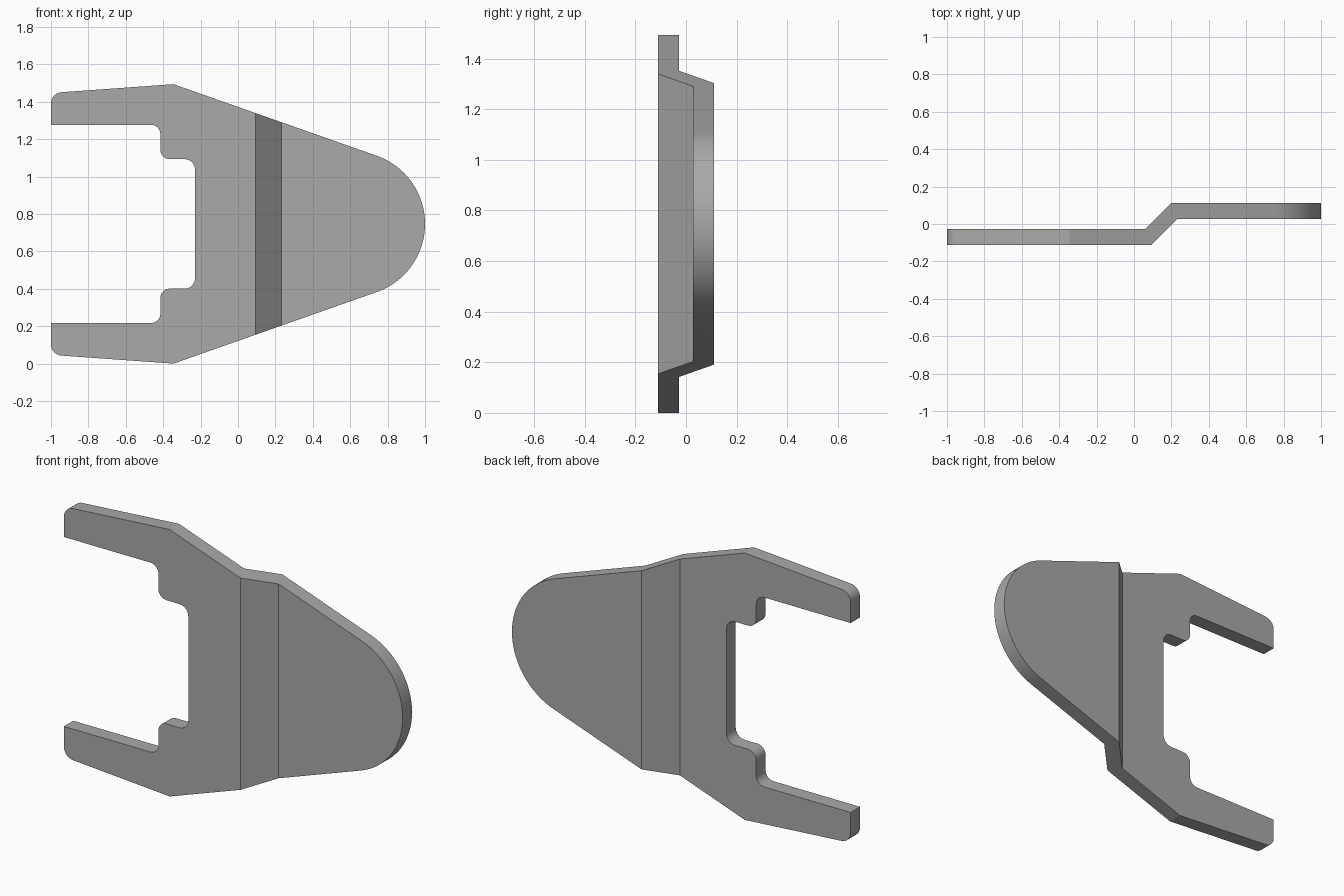
import bpy, bmesh, math
from mathutils import Vector

cube = bpy.data.objects.get("Cube")
if cube:
    bpy.data.objects.remove(cube)

MID = 0.747                          # height of the symmetry line
TIP = 0.386                          # radius of the round nose
FRONT, BACK = -0.111, -0.028         # faces of the plate before bending
STEP = 0.139                         # depth and width of the sloping step
FOLD_FRONT, FOLD_BACK = 0.093, 0.058  # where the step starts on each face


def fillet(prev, corner, nxt, radius, steps=8):
    """Points of an arc that rounds one corner."""
    c = Vector(corner)
    a, b = (Vector(prev) - c).normalized(), (Vector(nxt) - c).normalized()
    half = math.acos(a.dot(b)) / 2
    centre = c + (a + b).normalized() * radius / math.sin(half)
    start = c + a * radius / math.tan(half) - centre
    end = c + b * radius / math.tan(half) - centre
    sweep = math.pi - 2 * half
    points = []
    for i in range(steps + 1):
        t = i / steps
        arm = start * math.sin((1 - t) * sweep) + end * math.sin(t * sweep)
        points.append(tuple(centre + arm / math.sin(sweep)))
    return points


# Upper half of the outline: (x, height above middle, corner radius)
corners = [(-0.23, 0, 0), (-0.23, 0.346, 0.055), (-0.415, 0.346, 0.05),
           (-0.415, 0.53, 0.05), (-1, 0.53, 0), (-1, 0.70, 0.06), (-0.345, 0.747, 0)]
upper = []
for i, (x, h, r) in enumerate(corners):
    if r:
        upper += fillet(corners[i - 1][:2], (x, h), corners[i + 1][:2], r)
    elif h:
        upper.append((x, h))

# Round nose, starting where the sloping side meets it tangentially
first = math.radians(70.6)
for i in range(25):
    a = first * (1 - i / 24)
    upper.append((1 - TIP + TIP * math.cos(a), TIP * math.sin(a)))
outline = upper + [(x, -h) for x, h in reversed(upper[:-1])]

# Flat plate: front and back faces joined by a rim
bm = bmesh.new()
front = [bm.verts.new((x, FRONT, MID + h)) for x, h in outline]
back = [bm.verts.new((x, BACK, MID + h)) for x, h in outline]
bm.faces.new(front)
bm.faces.new(list(reversed(back)))
for i in range(len(outline)):
    bm.faces.new((front[i - 1], back[i - 1], back[i], front[i]))
bmesh.ops.recalc_face_normals(bm, faces=bm.faces[:])

# Slice along both mitred fold planes, then push the nose side back
normal = (BACK - FRONT, FOLD_FRONT - FOLD_BACK, 0)
for shift in (0, STEP):
    bmesh.ops.bisect_plane(bm, geom=bm.verts[:] + bm.edges[:] + bm.faces[:],
                           dist=0.00001, plane_co=(FOLD_FRONT + shift, FRONT, 0),
                           plane_no=normal)
for v in bm.verts:
    depth = (v.co.y - FRONT) / (BACK - FRONT)
    fold = FOLD_FRONT + (FOLD_BACK - FOLD_FRONT) * depth
    v.co.y += min(max(v.co.x - fold, 0), STEP)

mesh = bpy.data.meshes.new("bent_fork_plate")
bm.to_mesh(mesh)
bm.free()
plate = bpy.data.objects.new("bent_fork_plate", mesh)
bpy.context.scene.collection.objects.link(plate)

# Plain grey finish
grey = bpy.data.materials.new("plain_grey")
grey.use_nodes = True
colour = (0.4, 0.4, 0.4, 1)
grey.diffuse_color = colour
grey.node_tree.nodes["Principled BSDF"].inputs["Base Color"].default_value = colour
mesh.materials.append(grey)

# Smooth the rounded rim, keep folds and edges sharp
bpy.context.view_layer.update()
bpy.ops.object.select_all(action='DESELECT')
plate.select_set(True)
bpy.context.view_layer.objects.active = plate
bpy.ops.object.shade_smooth_by_angle(angle=math.radians(18))
